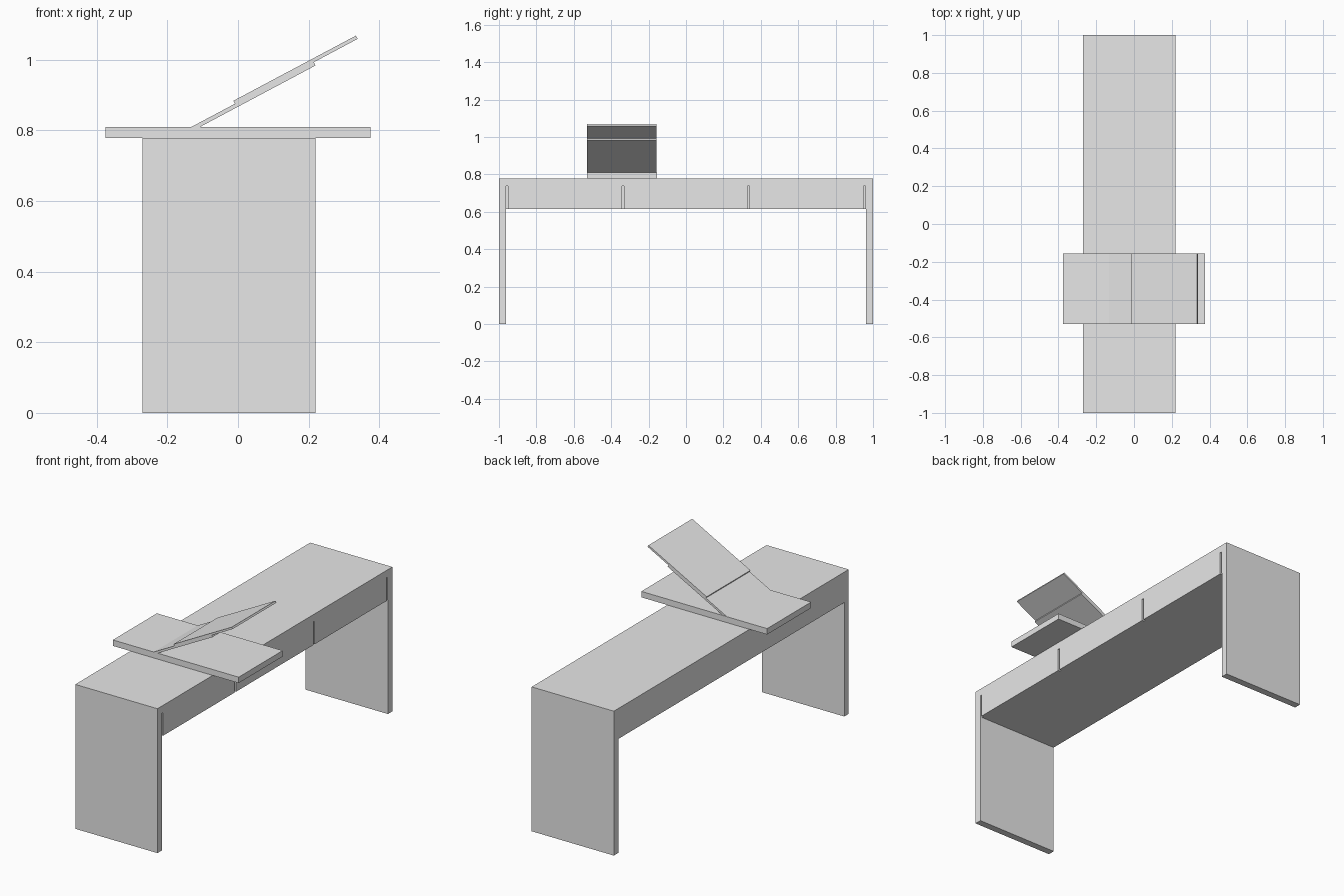
import bpy
import bmesh
from math import atan2, cos, sin
from mathutils import Vector

default = bpy.data.objects.get("Cube")
if default:
    bpy.data.objects.remove(default, do_unlink=True)

grey = bpy.data.materials.new("light grey")
grey.use_nodes = True
grey.diffuse_color = (0.8, 0.8, 0.8, 1)
for node in grey.node_tree.nodes:
    if node.type == 'BSDF_PRINCIPLED':
        node.inputs["Base Color"].default_value = (0.8, 0.8, 0.8, 1)


def extrude(name, outline, offset):
    """Extrude a flat outline along an offset into a solid."""
    bm = bmesh.new()
    face = bm.faces.new([bm.verts.new(p) for p in outline])
    result = bmesh.ops.extrude_face_region(bm, geom=[face], use_keep_orig=True)
    moved = [v for v in result["geom"] if isinstance(v, bmesh.types.BMVert)]
    bmesh.ops.translate(bm, verts=moved, vec=offset)
    bmesh.ops.recalc_face_normals(bm, faces=bm.faces)
    mesh = bpy.data.meshes.new(name)
    bm.to_mesh(mesh)
    bm.free()
    mesh.materials.append(grey)
    obj = bpy.data.objects.new(name, mesh)
    bpy.context.collection.objects.link(obj)
    return obj


def box(name, x0, x1, y0, y1, z0, z1):
    base = [(x0, y0, z0), (x1, y0, z0), (x1, y1, z0), (x0, y1, z0)]
    return extrude(name, base, (0, 0, z1 - z0))


# Desk: deep top and two slab legs in one continuous arch
back, front = -0.27, 0.22
top, under, inner = 0.778, 0.614, 0.962
half = [(1, top), (1, 0), (inner, 0), (inner, under)]
arch = half + [(-y, z) for y, z in reversed(half)]
desk = extrude("desk", [(back, y, z) for y, z in arch], (front - back, 0, 0))

# Narrow slots between the drawer fronts
for i, y in enumerate((-0.957, -0.337, 0.333, 0.954)):
    cutter = box(f"slot_cutter_{i + 1}", front - 0.012, front + 0.02,
                 y - 0.0055, y + 0.0055, under - 0.02, 0.739)
    cutter.hide_render = True
    cutter.hide_viewport = True
    cutter.display_type = 'WIRE'
    cut = desk.modifiers.new("slot", 'BOOLEAN')
    cut.operation = 'DIFFERENCE'
    cut.solver = 'EXACT'
    cut.object = cutter

# Board resting across the desk
box("board", -0.375, 0.375, -0.53, -0.155, top, 0.81)

# Sloping rest made of two overlapping sliding panels
slope = atan2(0.184, 0.346)
along = Vector((cos(slope), 0, sin(slope)))
normal = Vector((-sin(slope), 0, cos(slope)))


def panel(name, start, length, thickness):
    """Slab hanging below a sloped top line that begins at start."""
    a = Vector(start)
    b = a + along * length
    drop = normal * thickness
    extrude(name, [a, b, b - drop, a - drop], (0, 0.373, 0))


panel("lower_panel", Vector((-0.132, -0.53, 0.81)) - along * 0.012, 0.404, 0.0115)
panel("upper_panel", (-0.013, -0.53, 0.884), 0.393, 0.0105)
